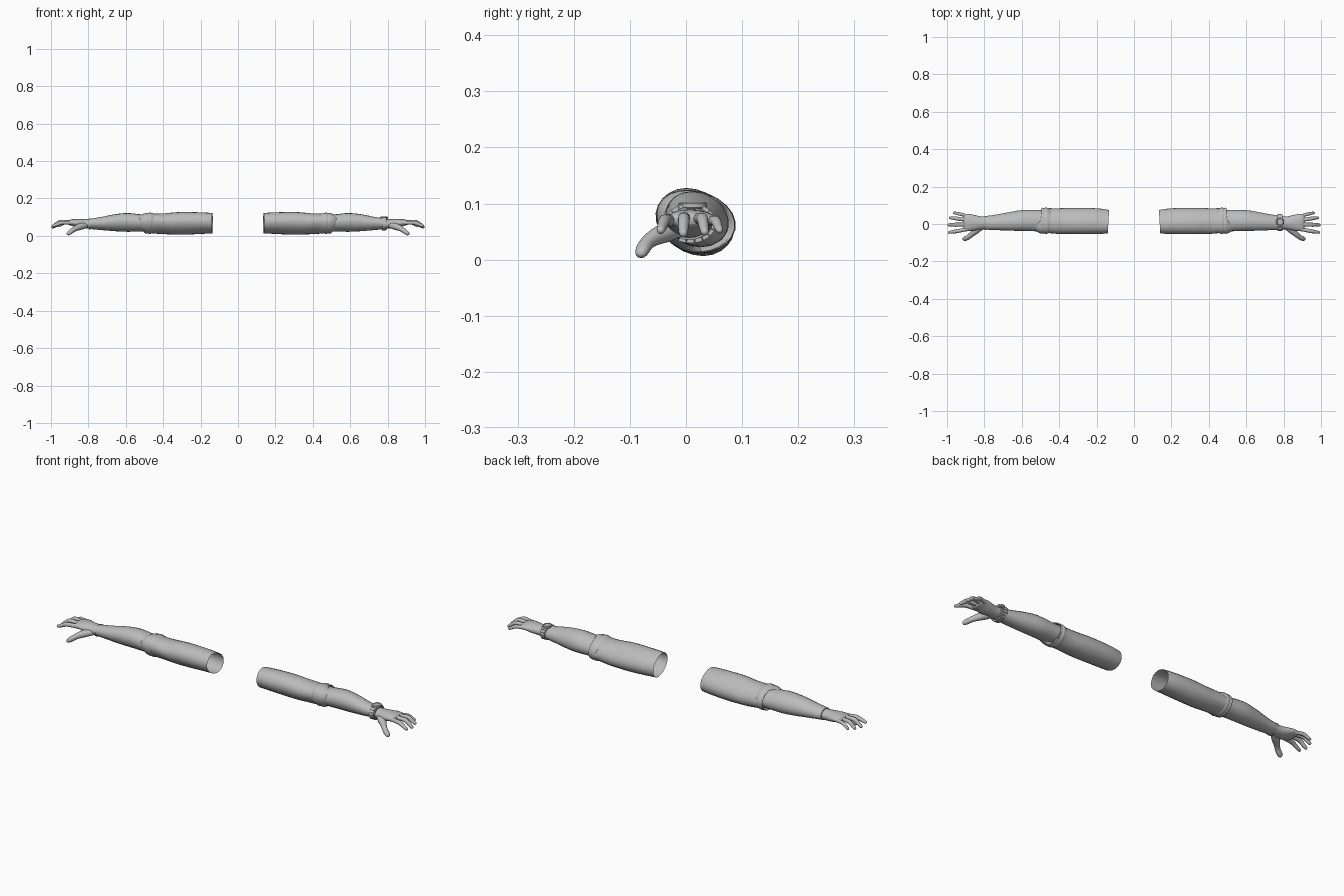
import bpy, bmesh, math
from mathutils import Vector

SKIN = bpy.data.materials.new("plain_grey")
SKIN.diffuse_color = (0.5, 0.5, 0.5, 1)


def finish(name, bm, mirror=True, angle=50):
    bmesh.ops.recalc_face_normals(bm, faces=bm.faces)
    me = bpy.data.meshes.new(name)
    bm.to_mesh(me)
    bm.free()
    ob = bpy.data.objects.new(name, me)
    bpy.context.collection.objects.link(ob)
    me.materials.append(SKIN)
    bpy.ops.object.select_all(action='DESELECT')
    ob.select_set(True)
    bpy.context.view_layer.objects.active = ob
    bpy.ops.object.shade_smooth_by_angle(angle=math.radians(angle))
    if mirror:
        ob.modifiers.new("other_side", 'MIRROR').use_axis[0] = True
    return ob


def smooth_path(keys, steps):
    """Catmull-Rom interpolation of section tuples."""
    out = []
    for i in range(len(keys) - 1):
        a, b = keys[max(i - 1, 0)], keys[i]
        c, d = keys[i + 1], keys[min(i + 2, len(keys) - 1)]
        for s in range(steps):
            t = s / steps
            out.append([0.5 * (2 * q + (r - p) * t + (2 * p - 5 * q + 4 * r - w) * t * t
                               + (3 * q - p - 3 * r + w) * t ** 3)
                        for p, q, r, w in zip(a, b, c, d)])
    return out + [list(keys[-1])]


def limb(name, keys, sides=20, steps=3, skew=0.0, caps=(False, False), fold=None):
    """Loft of ellipses; each key is x, y, z, half width, half height."""
    secs = smooth_path(keys, steps)
    bm = bmesh.new()
    rings = []
    for i, (x, y, z, w, h) in enumerate(secs):
        p0, p1 = secs[max(i - 1, 0)], secs[min(i + 1, len(secs) - 1)]
        t = (Vector(p1[:3]) - Vector(p0[:3])).normalized()
        side = Vector((0, 0, 1)).cross(t).normalized()
        up = t.cross(side)
        ring = []
        for k in range(sides):
            a = 2 * math.pi * k / sides
            f = 1 + (fold(x, a) if fold else 0)
            ca, sa = math.cos(a), math.sin(a)
            v = Vector((x, y, z)) + side * f * (w * ca + skew * h * sa) + up * f * h * sa
            ring.append(bm.verts.new(v))
        rings.append(ring)
    for r, s in zip(rings, rings[1:]):
        for k in range(sides):
            n = (k + 1) % sides
            bm.faces.new((r[k], r[n], s[n], s[k]))
    if caps[0]:
        bm.faces.new(rings[0])
    if caps[1]:
        bm.faces.new(rings[-1])
    return finish(name, bm)


# Open upper sleeve with soft creases gathering towards the cuff
def creases(x, a):
    k = max(0, (x - 0.3) / 0.18)
    return 0.022 * k * math.sin(3 * a + 45 * x) + 0.012 * math.sin(4 * a + 6 * x)


limb("sleeve", [(0.137, 0.012, 0.068, 0.062, 0.054), (0.20, 0.015, 0.068, 0.067, 0.057),
                (0.30, 0.016, 0.067, 0.068, 0.060), (0.38, 0.016, 0.065, 0.067, 0.056),
                (0.44, 0.017, 0.066, 0.065, 0.053), (0.475, 0.017, 0.067, 0.065, 0.052)],
     sides=24, steps=4, skew=-0.25, fold=creases)

# Rolled cuff, turned inwards to meet the arm
limb("cuff", [(0.458, 0.017, 0.067, 0.060, 0.048), (0.460, 0.017, 0.068, 0.067, 0.055),
              (0.474, 0.017, 0.068, 0.070, 0.057), (0.480, 0.017, 0.068, 0.067, 0.054),
              (0.488, 0.017, 0.068, 0.069, 0.056), (0.498, 0.017, 0.068, 0.066, 0.053),
              (0.500, 0.018, 0.068, 0.057, 0.045)],
     sides=24, steps=2, skew=-0.2, fold=lambda x, a: 0.02 * math.sin(3 * a + 1))

# Forearm from the elbow to the wrist
limb("forearm", [(0.46, 0.018, 0.068, 0.056, 0.045), (0.52, 0.018, 0.069, 0.057, 0.046),
                 (0.59, 0.019, 0.072, 0.056, 0.050), (0.66, 0.014, 0.070, 0.050, 0.045),
                 (0.73, 0.009, 0.066, 0.042, 0.035), (0.795, 0.006, 0.064, 0.036, 0.027)],
     skew=-0.15)

# Palm widening to the knuckles
limb("palm", [(0.785, 0.006, 0.064, 0.034, 0.025), (0.82, 0.006, 0.064, 0.035, 0.025),
              (0.855, 0.006, 0.067, 0.042, 0.023), (0.885, 0.008, 0.071, 0.046, 0.018),
              (0.905, 0.009, 0.071, 0.043, 0.013), (0.912, 0.009, 0.071, 0.036, 0.006)],
     caps=(True, True))

# Fingers: knuckle, middle joint and tip, with rounded ends
fingers = {
    "index_finger": ((0.885, -0.026, 0.070), (0.945, -0.038, 0.070), (0.995, -0.046, 0.050), 0.0105),
    "middle_finger": ((0.890, -0.003, 0.074), (0.955, -0.004, 0.073), (0.997, -0.005, 0.043), 0.0108),
    "ring_finger": ((0.888, 0.020, 0.073), (0.948, 0.029, 0.073), (0.988, 0.034, 0.046), 0.0102),
    "little_finger": ((0.880, 0.040, 0.069), (0.930, 0.053, 0.069), (0.966, 0.061, 0.050), 0.0090),
}


def finger(name, a, b, c, r):
    a, b, c = Vector(a), Vector(b), Vector(c)
    keys = [(a, 1.1), (a.lerp(b, 0.5), 0.95), (b, 1.0), (b.lerp(c, 0.55), 0.85),
            (b.lerp(c, 0.85), 0.72), (b.lerp(c, 0.97), 0.45), (c, 0.12)]
    limb(name, [(*p, r * f, r * f) for p, f in keys], sides=12, steps=2, caps=(True, True))


for name, spec in fingers.items():
    finger(name, *spec)

# Thumb reaching forward and down, with a fleshy base
limb("thumb", [(0.812, -0.008, 0.058, 0.018, 0.016), (0.842, -0.032, 0.050, 0.019, 0.018),
               (0.868, -0.056, 0.040, 0.014, 0.015), (0.885, -0.070, 0.029, 0.0125, 0.013),
               (0.900, -0.077, 0.018, 0.013, 0.012), (0.911, -0.081, 0.009, 0.009, 0.008),
               (0.914, -0.082, 0.006, 0.002, 0.002)],
     sides=14, steps=2, caps=(True, True))

# Cuff seam where the hand meets the wrist
limb("wrist_seam", [(0.788, 0.006, 0.064, 0.034, 0.025), (0.789, 0.006, 0.064, 0.038, 0.029),
                    (0.796, 0.006, 0.064, 0.038, 0.029), (0.797, 0.006, 0.064, 0.034, 0.025)],
     steps=1)

# Watch strap of chunky links, worn on one wrist only
CX, CY, CZ = 0.780, 0.008, 0.065
bm = bmesh.new()
LINKS = 18
for i in range(LINKS):
    a0 = 2 * math.pi * (i + 0.05) / LINKS
    a1 = 2 * math.pi * (i + 0.95) / LINKS
    half = 0.011 + 0.004 * max(0, math.sin((a0 + a1) / 2))
    vs = []
    for x in (CX - half, CX + half):
        for a, g in ((a0, -0.003), (a1, -0.003), (a1, 0.004), (a0, 0.004)):
            vs.append(bm.verts.new((x, CY + (0.042 + g) * math.cos(a),
                                    CZ + (0.032 + g) * math.sin(a))))
    for q in ((0, 1, 2, 3), (4, 5, 6, 7), (0, 1, 5, 4), (1, 2, 6, 5), (2, 3, 7, 6), (3, 0, 4, 7)):
        bm.faces.new([vs[k] for k in q])
finish("watch_strap", bm, mirror=False, angle=30)

# Watch case with a recessed dial
bm = bmesh.new()
rings = []
for r, z in ((0.018, 0.090), (0.021, 0.093), (0.021, 0.100), (0.018, 0.103), (0.015, 0.103), (0.014, 0.101)):
    rings.append([bm.verts.new((CX + r * math.cos(k * math.pi / 8), CY + 0.004 + 1.2 * r * math.sin(k * math.pi / 8), z))
                  for k in range(16)])
for r, s in zip(rings, rings[1:]):
    for k in range(16):
        n = (k + 1) % 16
        bm.faces.new((r[k], r[n], s[n], s[k]))
bm.faces.new(rings[0])
bm.faces.new(rings[-1])
finish("watch_case", bm, mirror=False, angle=30)
